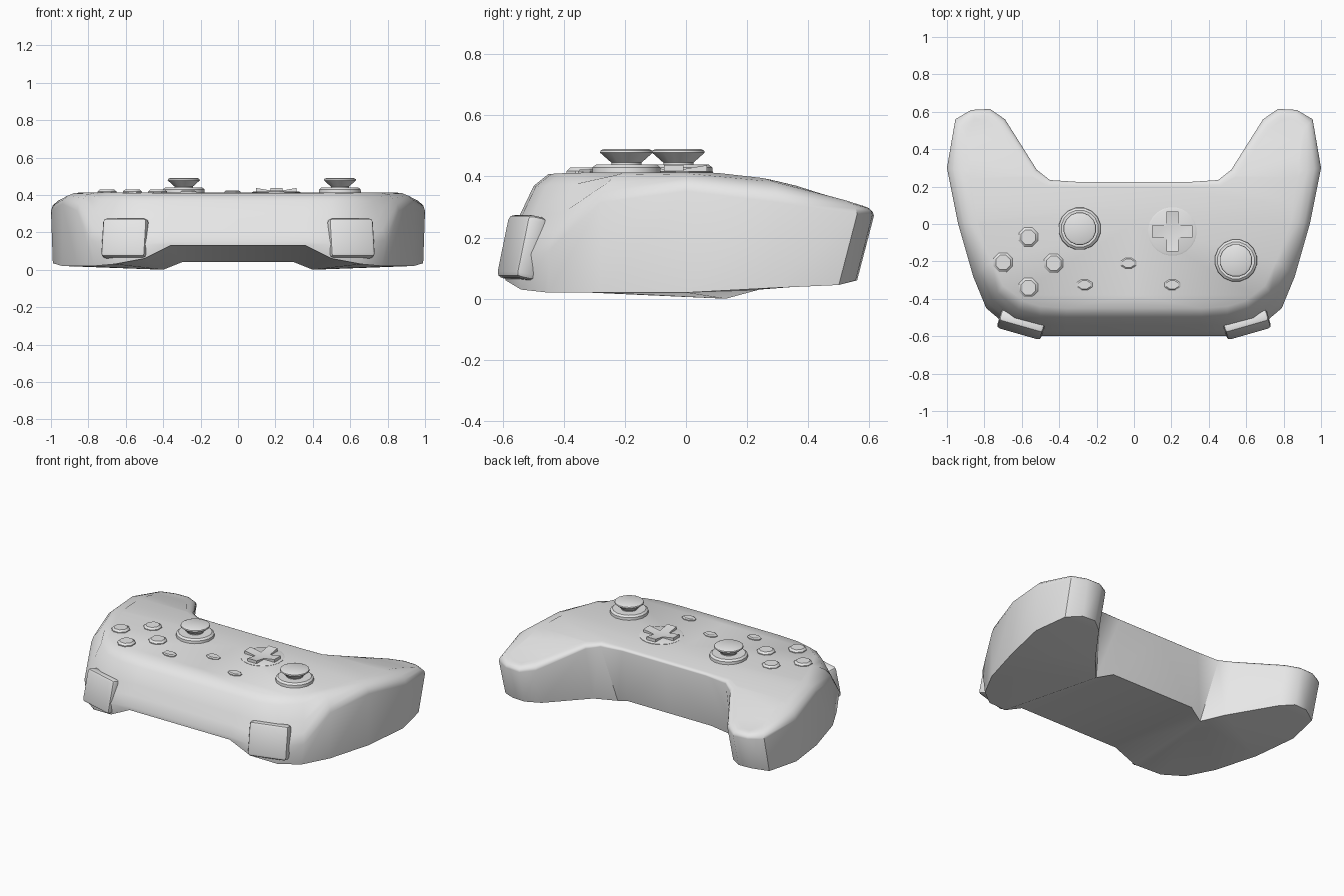
import bpy, bmesh, math
from mathutils import Vector, Matrix

if "Cube" in bpy.data.objects:
    bpy.data.objects.remove(bpy.data.objects["Cube"])

grey = bpy.data.materials.new("light_grey")
grey.diffuse_color = (0.8, 0.8, 0.8, 1)
grey.use_nodes = True
grey.node_tree.nodes["Principled BSDF"].inputs["Base Color"].default_value = grey.diffuse_color


def finish(name, bm, angle=35, mirror=False):
    """Turn a bmesh into a named, smooth-shaded object."""
    me = bpy.data.meshes.new(name)
    bmesh.ops.recalc_face_normals(bm, faces=bm.faces)
    bm.to_mesh(me)
    bm.free()
    ob = bpy.data.objects.new(name, me)
    bpy.context.collection.objects.link(ob)
    me.materials.append(grey)
    bpy.ops.object.select_all(action='DESELECT')
    ob.select_set(True)
    bpy.context.view_layer.objects.active = ob
    if mirror:
        m = ob.modifiers.new("mirror", 'MIRROR')
        m.merge_threshold = 0.0005
        bpy.ops.object.modifier_apply(modifier=m.name)
    bpy.ops.object.shade_smooth_by_angle(angle=math.radians(angle))
    return ob


def top_z(y):
    """Height of the upper shell along the depth."""
    pts = [(-.6, .40), (-.45, .408), (-.38, .412), (0, .414), (.1, .412),
           (.25, .395), (.36, .37), (.57, .303), (.7, .26)]
    for (a, za), (b, zb) in zip(pts, pts[1:]):
        if y <= b:
            return za + (zb - za) * (y - a) / (b - a)


def lathe(name, x, y, profile, sides, sx=1, sy=1, angle=35):
    """Turned part from (radius, z) pairs, capped at the top."""
    bm = bmesh.new()
    rings = []
    for r, z in profile:
        rings.append([bm.verts.new((x + sx * r * math.cos((i + .5) * math.tau / sides),
                                    y + sy * r * math.sin((i + .5) * math.tau / sides), z))
                      for i in range(sides)])
    for a, b in zip(rings, rings[1:]):
        for i in range(sides):
            j = (i + 1) % sides
            bm.faces.new((a[i], a[j], b[j], b[i]))
    bm.faces.new(rings[-1])
    bm.faces.new(rings[0][::-1])
    return finish(name, bm, angle)


# Body, right half: widest outline (x, y), underside (x, y, z), top rim (x, y)
half = [
    (0, -.60, 0, -.60, .13, 0, -.45),
    (.36, -.60, .36, -.60, .13, .36, -.45),
    (.50, -.60, .50, -.59, .06, .50, -.44),
    (.66, -.56, .66, -.54, .03, .60, -.41),
    (.79, -.45, .77, -.45, .02, .70, -.33),
    (.86, -.28, .86, -.28, .02, .76, -.20),
    (.94, .0, .94, .0, .02, .84, .02),
    (1.0, .30, .99, .28, .035, .88, .28),
    (.955, .56, .95, .50, .045, .90, .50),
    (.87, .61, .86, .555, .06, .85, .56),
    (.77, .615, .77, .56, .06, .79, .56),
    (.69, .56, .69, .50, .05, .73, .51),
    (.52, .29, .50, .24, .03, .55, .26),
    (.45, .235, .40, .13, .0, .46, .20),
    (.30, .225, .30, .17, .04, .30, .20),
    (0, .225, 0, .17, .04, 0, .20)]
front_slope = [(0, 0), (.18, .24), (.38, .48), (.68, .85), (1, 1)]
bm = bmesh.new()
cols = []
for ox, oy, bx, by, bz, ix, iy in half:
    d = math.hypot(ox - ix, oy - iy)
    w = min(1, max(0, (-oy - .25) / .2))     # 1 at the front, 0 elsewhere
    drop = d * (.6 + 1.1 * w)
    zt = top_z(iy)
    col = [bm.verts.new((bx, by, bz))]
    for k in range(5):                       # shoulder: round, or sloping at the front
        a = k * math.pi / 8
        s = (1 - math.cos(a)) * (1 - w) + front_slope[k][0] * w
        h = math.sin(a) * (1 - w) + front_slope[k][1] * w
        col.append(bm.verts.new((ox + (ix - ox) * s, oy + (iy - oy) * s,
                                 zt - drop * (1 - h))))
    cols.append(col)
for a, b in zip(cols, cols[1:]):
    for k in range(5):
        bm.faces.new((a[k], b[k], b[k + 1], a[k + 1]))
# underside panels
for ids in ((0, 1, 14, 15), (1, 2, 13, 14), (2, 3, 4, 5, 6, 13),
            (6, 7, 12, 13), (7, 8, 11, 12), (8, 9, 10, 11)):
    bm.faces.new([cols[i][0] for i in ids])
# top panel, cut across so it follows the falling grips
faces = [bm.faces.new([c[5] for c in cols])]
for y in (-.38, .0, .1, .25, .36, .45):
    geom = faces + list({e for f in faces for e in f.edges}) + list({v for f in faces for v in f.verts})
    cut = bmesh.ops.bisect_plane(bm, geom=geom, plane_co=(0, y, 0), plane_no=(0, 1, 0))
    faces = [g for g in cut['geom'] if isinstance(g, bmesh.types.BMFace)]
for v in {v for f in faces for v in f.verts}:
    v.co.z = top_z(v.co.y)
finish("body", bm, 40, mirror=True)

# Triggers on the front corners
for side, label in ((1, "right"), (-1, "left")):
    bm = bmesh.new()
    bmesh.ops.create_cube(bm, size=1, matrix=Matrix.Diagonal((.245, .07, .21, 1)))
    bmesh.ops.bevel(bm, geom=bm.edges[:], offset=.018, segments=2, affect='EDGES', profile=.5)
    rot = Matrix.Rotation(side * math.radians(16), 4, 'Z') @ Matrix.Rotation(math.radians(-12), 4, 'X')
    bm.transform(Matrix.Translation((side * .603, -.537, .167)) @ rot)
    finish(label + "_trigger", bm)

# Thumbsticks: collar and flared cap
for label, x, y in (("left", -.29, -.025), ("right", .545, -.195)):
    lathe(label + "_stick_collar", x, y, [(.115, .40), (.113, .43), (.10, .44), (.05, .44)], 16)
    lathe(label + "_stick", x, y, [(.05, .43), (.05, .445), (.088, .478), (.086, .485), (.075, .49)], 16)

# Four round buttons
for i, (x, y) in enumerate(((-.565, -.07), (-.70, -.205), (-.43, -.21), (-.565, -.34))):
    lathe(f"round_button_{i + 1}", x, y, [(.055, .39), (.055, .418), (.042, .429)], 8)

# Three small oval buttons
for i, (x, y) in enumerate(((-.265, -.325), (-.03, -.21), (.205, -.325))):
    lathe(f"small_button_{i + 1}", x, y, [(.046, .40), (.046, .418), (.036, .424)], 8, sy=.65, angle=20)

# Direction pad: shallow disc and a cross whose arms rise outwards
lathe("pad_disc", .205, -.04, [(.13, .40), (.13, .415), (.122, .418)], 24)
bm = bmesh.new()
w, l = .032, .108
mid = [(w, -w), (w, w), (-w, w), (-w, -w)]
for i in range(4):
    rot = Matrix.Rotation(i * math.pi / 2, 3, 'Z')
    top = [rot @ Vector(p) for p in ((w, -w, .424), (l, -w, .437), (l, w, .437), (w, w, .424))]
    t = [bm.verts.new(p) for p in top]
    b = [bm.verts.new((p.x, p.y, .41)) for p in top]
    bm.faces.new(t)
    for k in range(3):
        bm.faces.new((b[k], b[k + 1], t[k + 1], t[k]))
bm.faces.new([bm.verts.new((x, y, .424)) for x, y in mid])
bmesh.ops.remove_doubles(bm, verts=bm.verts[:], dist=.0005)
bm.transform(Matrix.Translation((.205, -.04, 0)))
finish("direction_pad", bm, 20)
